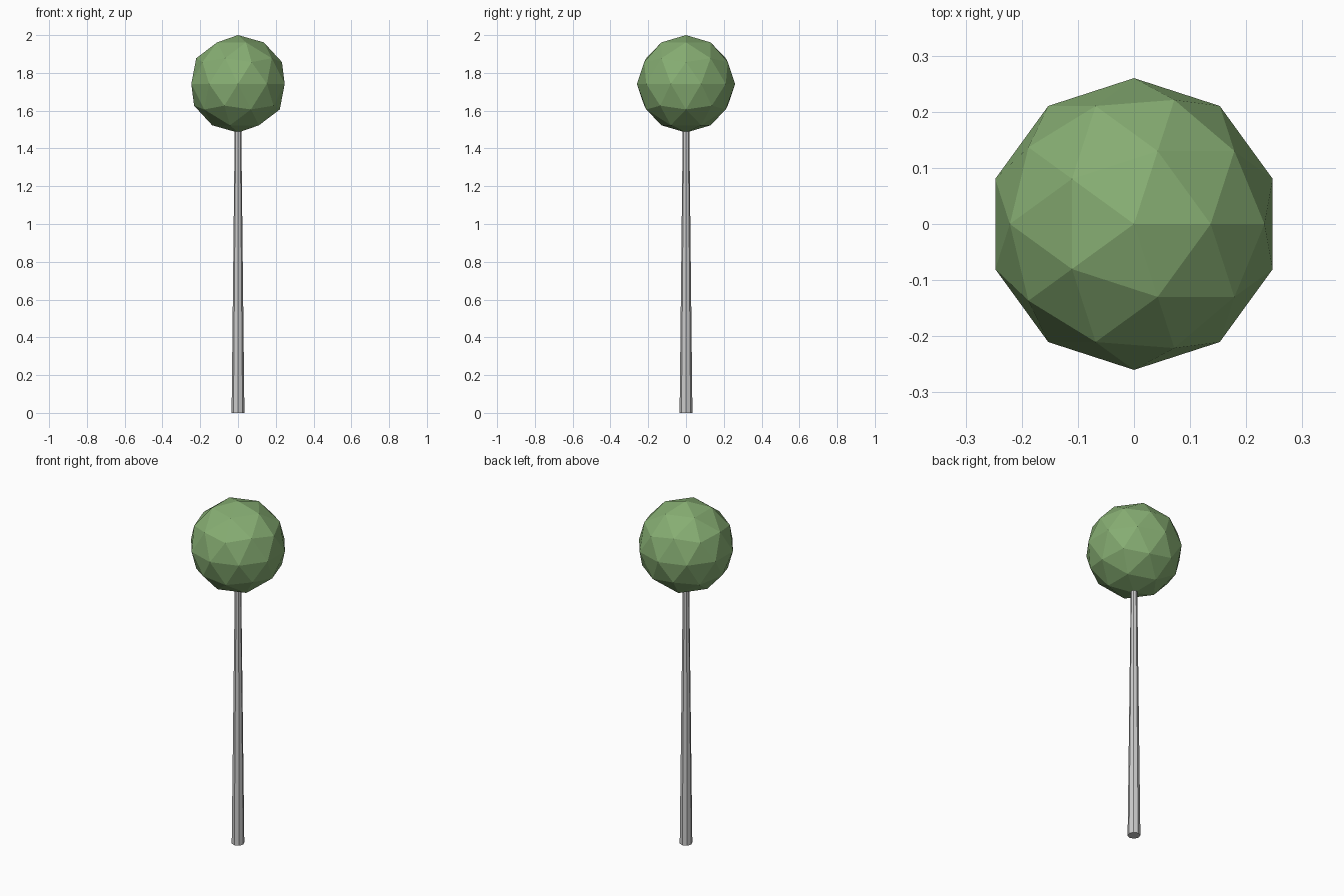
import bpy

if "Cube" in bpy.data.objects:
    bpy.data.objects.remove(bpy.data.objects["Cube"])

# Slim tapered trunk, eight flat sides, top end sunk into the crown
trunk_height = 1.54
bpy.ops.mesh.primitive_cone_add(vertices=8, radius1=0.034, radius2=0.017,
                                depth=trunk_height, location=(0, 0, trunk_height / 2))
bpy.context.object.name = "trunk"

# Faceted round crown
bpy.ops.mesh.primitive_ico_sphere_add(subdivisions=2, radius=0.26, location=(0, 0, 1.742))
crown = bpy.context.object
crown.name = "crown"
crown.scale.z = 0.258 / 0.26

# Leaf green
leaf = bpy.data.materials.new("leaf_green")
leaf.diffuse_color = (0.24, 0.42, 0.17, 1)
leaf.use_nodes = True
leaf.node_tree.nodes["Principled BSDF"].inputs["Base Color"].default_value = leaf.diffuse_color
crown.data.materials.append(leaf)
